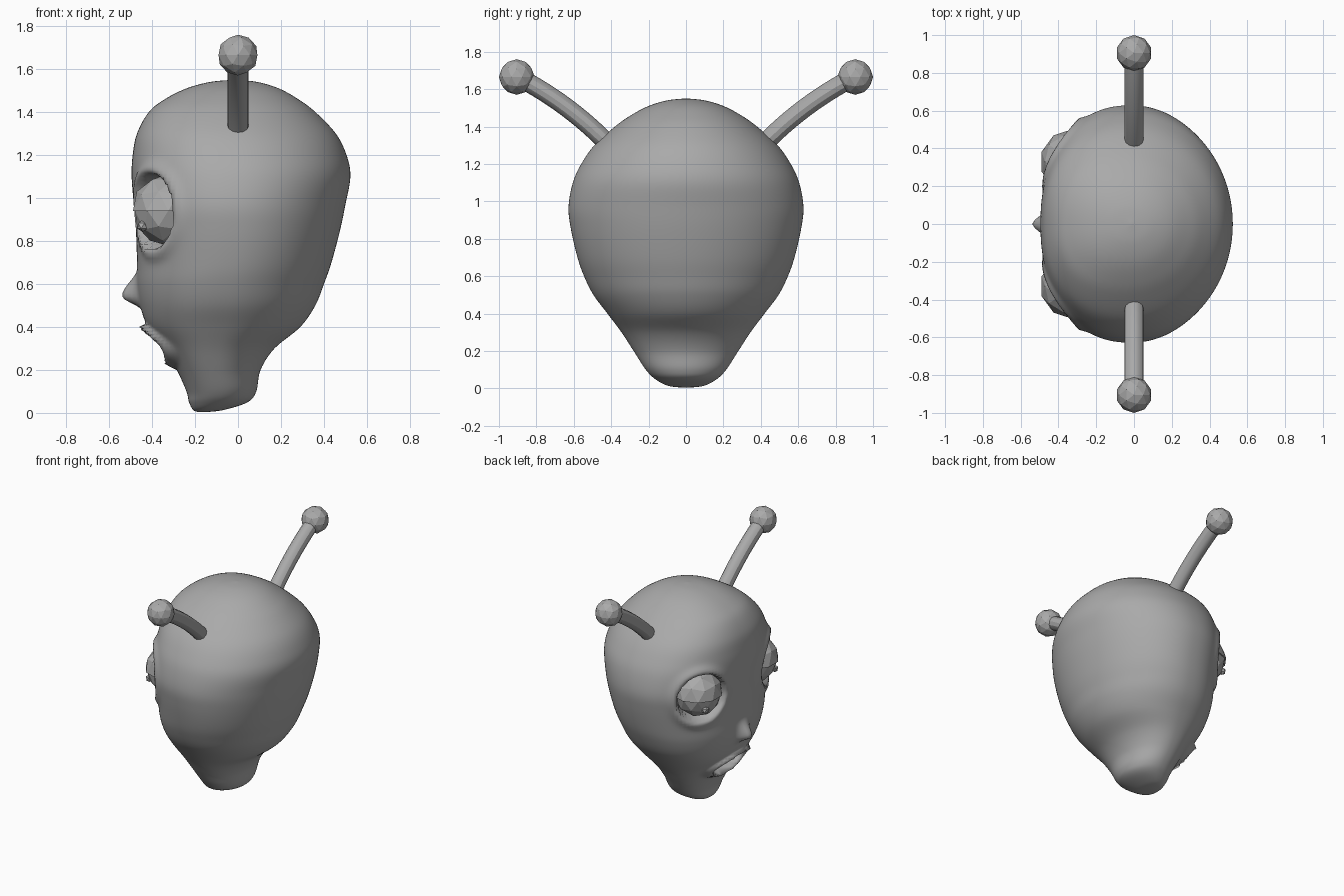
import bpy, bmesh, math
from mathutils import Vector, Matrix

if "Cube" in bpy.data.objects:
    bpy.data.objects.remove(bpy.data.objects["Cube"])

grey = bpy.data.materials.new("plain grey")
grey.diffuse_color = (0.4, 0.4, 0.4, 1)
grey.use_nodes = True
grey.node_tree.nodes["Principled BSDF"].inputs["Base Color"].default_value = grey.diffuse_color


def finish(name, bm, smooth):
    bmesh.ops.recalc_face_normals(bm, faces=bm.faces)
    mesh = bpy.data.meshes.new(name)
    bm.to_mesh(mesh)
    bm.free()
    mesh.materials.append(grey)
    for p in mesh.polygons:
        p.use_smooth = smooth
    ob = bpy.data.objects.new(name, mesh)
    bpy.context.collection.objects.link(ob)
    return ob


def ball(name, centre, radius, detail=2, cut=False):
    bm = bmesh.new()
    bmesh.ops.create_icosphere(bm, subdivisions=detail, radius=radius,
                               matrix=Matrix.Translation(centre))
    if cut:  # keep only the upper half and close it
        res = bmesh.ops.bisect_plane(bm, geom=bm.verts[:] + bm.edges[:] + bm.faces[:],
                                     plane_co=centre, plane_no=(0, 0, 1), clear_inner=True)
        bmesh.ops.contextual_create(bm, geom=[e for e in res["geom_cut"]
                                              if isinstance(e, bmesh.types.BMEdge)])
    return finish(name, bm, False)


def catmull(rows, u):
    i = min(int(u), len(rows) - 2)
    t = u - i
    p = [Vector(rows[max(0, min(len(rows) - 1, i + k))]) for k in (-1, 0, 1, 2)]
    return 0.5 * (2 * p[1] + (p[2] - p[0]) * t + (2 * p[0] - 5 * p[1] + 4 * p[2] - p[3]) * t * t
                  + (3 * p[1] - p[0] - 3 * p[2] + p[3]) * t ** 3)


def step(a, b, v):
    t = max(0, min(1, (v - a) / (b - a)))
    return t * t * (3 - 2 * t)


def gauss(v, width):
    return math.exp(-(v / width) ** 2)


# Head outline: height, face x, back x, half width
rows = [(0.005, -0.19, -0.13, 0.03), (0.015, -0.21, -0.06, 0.10), (0.05, -0.228, 0.045, 0.165),
        (0.10, -0.24, 0.085, 0.215), (0.20, -0.285, 0.105, 0.28), (0.30, -0.345, 0.17, 0.345),
        (0.40, -0.42, 0.29, 0.42), (0.50, -0.455, 0.36, 0.495), (0.60, -0.47, 0.40, 0.545),
        (0.70, -0.47, 0.435, 0.58), (0.85, -0.475, 0.475, 0.615), (0.97, -0.485, 0.50, 0.628),
        (1.10, -0.495, 0.523, 0.605), (1.20, -0.49, 0.505, 0.56), (1.30, -0.47, 0.455, 0.49),
        (1.40, -0.415, 0.36, 0.38), (1.46, -0.34, 0.28, 0.295), (1.51, -0.24, 0.19, 0.20),
        (1.54, -0.13, 0.09, 0.10), (1.55, -0.02, -0.01, 0.006)]
EYE = Vector((-0.325, 0.33, 0.94))
OUT = Vector((-0.8, 0.6, 0))


def sculpt(p):
    """Push in the eye sockets and mouth, pull out the nose and lips."""
    if p.x > -0.1:
        return p
    q = p.copy()
    side = 1 if p.y >= 0 else -1
    eye = Vector((EYE.x, EYE.y * side, EYE.z))
    out = Vector((OUT.x, OUT.y * side, 0))
    d = p - eye
    rho = (d - out * d.dot(out)).length
    if d.dot(out) > 0:
        q += out * (-0.11 * (1 - step(0.145, 0.18, rho)) + 0.018 * gauss(rho - 0.2, 0.03))
    # nose with a flat underside
    q.x -= 0.075 * gauss(p.y, 0.05) * step(0.48, 0.54, p.z) * (1 - step(0.54, 0.67, p.z))
    # mouth opening and lips
    m = math.hypot(p.y / 0.17, (p.z - 0.31) / 0.075)
    q.x += 0.09 * (1 - step(0.8, 1.0, m)) - 0.045 * gauss(m - 1.15, 0.16)
    return q


# Head: stacked rings, flatter at the face than at the back
SEG, SUB = 144, 7
bm = bmesh.new()
rings = []
for k in range((len(rows) - 1) * SUB + 1):
    z, x0, x1, w = catmull(rows, k / SUB)
    xc = (x0 + x1) / 2 - 0.02 * step(0.7, 1.0, z) * (1 - step(1.3, 1.5, z))
    ring = []
    for j in range(SEG):
        a = 2 * math.pi * j / SEG
        c, s = math.cos(a), math.sin(a)
        n = 2.3 if c < 0 else 2.0
        r = (abs(c) ** n + abs(s) ** n) ** (-1 / n)
        x = xc + r * c * ((x1 - xc) if c > 0 else (xc - x0))
        ring.append(bm.verts.new(sculpt(Vector((x, r * s * w, z)))))
    rings.append(ring)
for lo, hi in zip(rings, rings[1:]):
    for j in range(SEG):
        i = (j + 1) % SEG
        bm.faces.new((lo[j], lo[i], hi[i], hi[j]))
bm.faces.new(rings[0])
bm.faces.new(rings[-1])
finish("head", bm, True)

for side, label in ((1, "left"), (-1, "right")):
    # Eyeball, half-closed lid and pupil
    eye = Vector((EYE.x, EYE.y * side, EYE.z))
    ball(label + "_eyeball", eye, 0.162)
    ball(label + "_eyelid", eye, 0.172, cut=True)
    ball(label + "_pupil", eye + Vector((-0.118, 0.075 * side, -0.07)), 0.028, 1)

    # Curved antenna stalk and its faceted tip
    curve = bpy.data.curves.new(label + "_antenna", "CURVE")
    curve.dimensions = "3D"
    curve.bevel_depth = 0.05
    curve.bevel_resolution = 4
    curve.use_fill_caps = True
    spline = curve.splines.new("BEZIER")
    spline.bezier_points.add(1)
    ends = (((0.39, 1.28), (0.28, 1.17), (0.55, 1.45)), ((0.88, 1.655), (0.72, 1.57), (1.0, 1.71)))
    for pt, (co, left, right) in zip(spline.bezier_points, ends):
        pt.co = (0, co[0] * side, co[1])
        pt.handle_left = (0, left[0] * side, left[1])
        pt.handle_right = (0, right[0] * side, right[1])
    ob = bpy.data.objects.new(label + "_antenna", curve)
    bpy.context.collection.objects.link(ob)
    curve.materials.append(grey)
    bpy.ops.object.select_all(action="DESELECT")
    ob.select_set(True)
    bpy.context.view_layer.objects.active = ob
    bpy.ops.object.convert(target="MESH")
    bpy.ops.object.shade_smooth_by_angle()
    ball(label + "_antenna_tip", Vector((0, 0.905 * side, 1.665)), 0.095)
